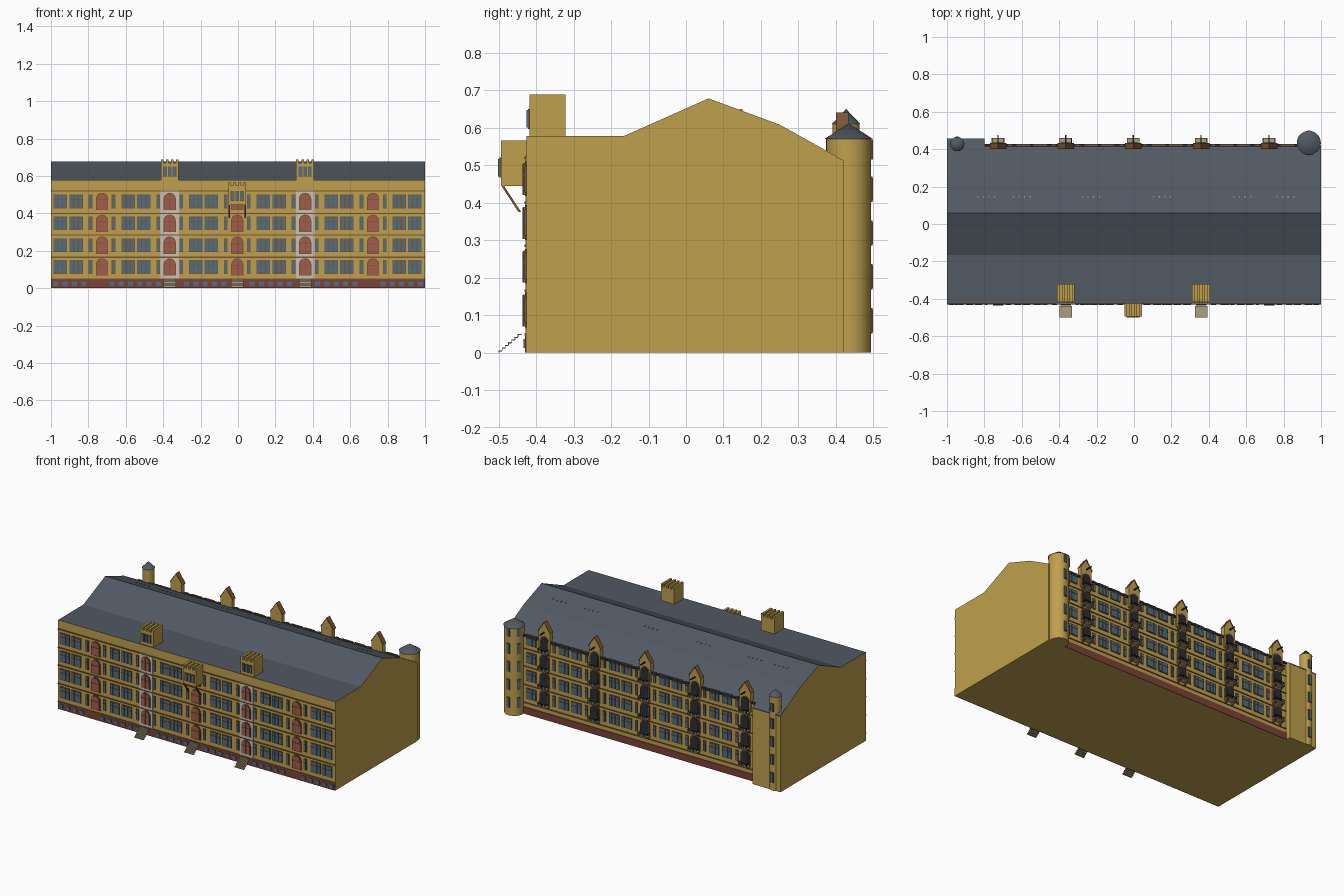
import bpy, bmesh, math
from mathutils import Matrix, Vector

if "Cube" in bpy.data.objects:
    bpy.data.objects.remove(bpy.data.objects["Cube"])

COL = dict(wall=(.52, .35, .075), roof=(.085, .10, .125), brick=(.20, .055, .04),
           glass=(.075, .16, .25), stone=(.58, .54, .48), door=(.36, .11, .075),
           trim=(.20, .09, .03), dark=(.022, .026, .033), tread=(.42, .35, .22))
MATS = {}
for k, c in COL.items():
    MATS[k] = bpy.data.materials.new(k)
    MATS[k].diffuse_color = (*c, 1)

parts = {}


def part(name, mat):
    if name not in parts:
        parts[name] = (bmesh.new(), mat)
    return parts[name][0]


def prism(bm, pts, axis, a, b):
    """Extrude a 2D outline along an axis between a and b."""
    def put(p, t):
        return (t, p[0], p[1]) if axis == 'x' else (p[0], t, p[1])
    lo = [bm.verts.new(put(p, a)) for p in pts]
    hi = [bm.verts.new(put(p, b)) for p in pts]
    faces = [bm.faces.new(lo), bm.faces.new(hi)]
    for i in range(len(pts)):
        j = (i + 1) % len(pts)
        faces.append(bm.faces.new((lo[i], lo[j], hi[j], hi[i])))
    bmesh.ops.recalc_face_normals(bm, faces=faces)


def box(bm, x0, x1, y0, y1, z0, z1):
    prism(bm, [(x0, z0), (x1, z0), (x1, z1), (x0, z1)], 'y', y0, y1)


def arch(bm, x, z, w, h, y0, y1):
    r = w / 2
    pts = [(x - r, z), (x + r, z)]
    pts += [(x + r * math.cos(t * math.pi / 10), z + h - r + r * math.sin(t * math.pi / 10)) for t in range(11)]
    prism(bm, pts, 'y', y0, y1)


def cone(bm, x, y, r0, r1, z0, z1):
    bmesh.ops.create_cone(bm, cap_ends=True, segments=32, radius1=r0, radius2=r1, depth=z1 - z0,
                          matrix=Matrix.Translation((x, y, (z0 + z1) / 2)))


# main body and roof in one long extrusion
FRONT, BACK = -.425, .42
body = part('main_body', 'wall')
prism(body, [(FRONT, 0), (BACK, 0), (BACK, .513), (.25, .608), (.06, .678), (-.165, .578), (FRONT, .578)], 'x', -1, 1)
box(part('eave_gutter', 'dark'), -.8, .89, .41, .428, .505, .517)
prism(part('rear_corner_block', 'wall'), [(.40, 0), (.455, 0), (.455, .495), (.40, .524)], 'x', -1, -.8)
prism(part('rear_corner_roof', 'roof'), [(.40, .522), (.458, .493), (.458, .499), (.40, .529)], 'x', -1, -.8)

ARCH_X = [-.727, -.365, -.004, .359, .722]
LEVELS = [.07 + .1167 * i for i in range(4)]


def light(x, z, h, side, w=.018):
    """Narrow window: frame, glass and transom on the front (-1) or back (1)."""
    y = FRONT if side < 0 else BACK
    for name, mat, out, g in (('window_frames', 'trim', .004, .003), ('window_glass', 'glass', .007, 0)):
        y0, y1 = sorted((y - side * .003, y + side * out))
        box(part(name, mat), x - w / 2 - g, x + w / 2 + g, y0, y1, z - g, z + h + g)
    y0, y1 = sorted((y, y + side * .009))
    box(part('window_transoms', 'trim'), x - w / 2, x + w / 2, y0, y1, z + h * .66, z + h * .70)


def group(x, z, h, side):
    for d in (-.024, 0, .024):
        light(x + d, z, h, side)


# front: brick plinth, basement windows, string courses
box(part('plinth', 'brick'), -1, 1, -.429, FRONT, 0, .045)
box(part('rear_plinth', 'brick'), -.8, .89, BACK, .424, 0, .045)
for z in (.048, .165, .285, .400, .520):
    box(part('string_courses', 'trim'), -1, 1, -.431, FRONT, z - .003, z + .003)
    if z < .5:
        box(part('rear_string_courses', 'trim'), -.8, .89, BACK, .425, z + .022, z + .028)
for i in range(40):
    x = -.975 + i * .05
    if min(abs(x - a) for a in ARCH_X) > .05:
        box(part('basement_windows', 'glass'), x - .013, x + .013, -.433, FRONT, .012, .036)

# pale stone strips behind two front columns
for x in (ARCH_X[1], ARCH_X[3]):
    box(part('stone_strips', 'stone'), x - .049, x + .049, -.428, FRONT, .05, .525)

mids = [(a + b) / 2 for a, b in zip(ARCH_X, ARCH_X[1:])]
for z in LEVELS:
    for x in ARCH_X:
        # front arched openings
        arch(part('arch_surrounds', 'trim'), x, z - .003, .066, .093, -.430, FRONT)
        arch(part('arch_panels', 'door'), x, z, .056, .085, -.434, FRONT)
        box(part('arch_bars', 'trim'), x - .001, x + .001, -.436, FRONT, z, z + .083)
        box(part('arch_bars', 'trim'), x - .028, x + .028, -.436, FRONT, z + .05, z + .053)
        for s in (-.062, .062):
            light(x + s, z + .01, .067, -1, .014)
        # back arched openings with balconies
        zb = z + .03
        arch(part('rear_arch_surrounds', 'trim'), x, zb - .003, .064, .098, BACK - .01, .432)
        arch(part('rear_arch_openings', 'dark'), x, zb, .052, .088, BACK - .01, .435)
        box(part('balcony_slabs', 'tread'), x - .034, x + .034, BACK, .46, zb - .008, zb - .002)
        for s in (-.031, .031):
            box(part('balcony_rails', 'dark'), x + s - .0015, x + s + .0015, BACK, .458, zb + .014, zb + .017)
            prism(part('balcony_brackets', 'trim'), [(BACK, zb - .008), (.45, zb - .008), (BACK, zb - .03)],
                  'x', x + s * .8 - .003, x + s * .8 + .003)
        box(part('balcony_rails', 'dark'), x - .032, x + .032, .456, .459, zb + .014, zb + .017)
        for k in range(7):
            u = x - .03 + k * .01
            box(part('balcony_rails', 'dark'), u - .001, u + .001, .456, .459, zb - .004, zb + .016)
    for m in mids + [-.908, .903]:
        for s in (-.042, .042):
            group(m + s, z + .01, .067, -1)
    for m in mids:
        for s in (-.045, .045):
            group(m + s, z + .035, .065, 1)
        for s in (-.117, .117):
            light(m + s, z + .035, .065, 1, .014)
    group(.82, z + .035, .065, 1)

# back gables with hoist beams
for x in ARCH_X:
    prism(part('rear_gables', 'wall'), [(x - .04, .45), (x + .04, .45), (x + .04, .575), (x, .635), (x - .04, .575)],
          'y', .40, .429)
    for s in (-1, 1):
        prism(part('gable_copings', 'trim'), [(x + s * .044, .571), (x + s * .044, .577), (x, .641), (x, .635)],
              'y', .40, .433)
    box(part('hoist_beams', 'dark'), x - .003, x + .003, .40, .475, .568, .575)


def turret(name, x, y0, y1, z0, z1):
    """Battlemented box with ridges running front to back and three front windows."""
    w, e, n = .048, z1 - .018, 4
    pts = [(x - w, z0), (x + w, z0)]
    step = 2 * w / (2 * n - 1)
    for i in range(n):
        r = x + w - 2 * i * step
        pts += [(r, z1), (r - step, z1)]
        if i < n - 1:
            pts += [(r - step, e), (r - 2 * step, e)]
    prism(part(name, 'wall'), pts, 'y', y0, y1)
    for d in (-.025, 0, .025):
        zc = z0 + .025
        box(part(name + '_frames', 'trim'), x + d - .010, x + d + .010, y0 - .004, y0, zc - .003, zc + .05)
        box(part(name + '_windows', 'glass'), x + d - .007, x + d + .007, y0 - .007, y0, zc, zc + .047)


for x in (ARCH_X[1], ARCH_X[3]):
    turret('roof_turrets', x, -.418, -.322, .575, .688)
turret('oriel', ARCH_X[2], -.494, -.42, .445, .566)
for s in (-.044, .044):
    prism(part('oriel_braces', 'trim'), [(-.494, .447), (-.487, .447), (-.440, .375), (-.447, .375)], 'x',
          ARCH_X[2] + s - .004, ARCH_X[2] + s + .004)

# entrance stairs: thin open treads and risers
for x in (ARCH_X[1], ARCH_X[2], ARCH_X[3]):
    for i in range(7):
        y, z = -.5 + i * .0085, .003 + i * .0072
        box(part('entrance_stairs', 'tread'), x - .034, x + .034, y, y + .0095, z, z + .003)
        box(part('entrance_stairs', 'tread'), x - .034, x + .034, y, y + .002, max(0, z - .005), z)

# round corner towers
BIG, SMALL = (.935, .434, .060), (-.945, .427, .036)
cone(part('large_tower', 'wall'), *BIG[:2], .060, .060, 0, .572)
cone(part('large_tower_cap', 'roof'), *BIG[:2], .064, .0, .570, .612)
cone(part('small_tower', 'wall'), *SMALL[:2], .036, .036, 0, .612)
cone(part('small_tower_cap', 'roof'), *SMALL[:2], .038, .0, .610, .650)
for (tx, ty, r), angs in ((BIG, (90, 150)), (SMALL, (90,))):
    for a in angs:
        for i in range(5):
            z = .055 + i * .117
            rot = Matrix.Translation((tx, ty, 0)) @ Matrix.Rotation(math.radians(a - 90), 4, 'Z')
            for name, mat, w, out, g in (('tower_window_frames', 'trim', .011, .003, .004),
                                         ('tower_windows', 'glass', .008, .005, 0)):
                bm = part(name, mat)
                n = len(bm.verts)
                top = min(z + .06 + g, .568)
                box(bm, -w, w, r - .008, r + out, min(z - g, .515), top)
                bm.verts.ensure_lookup_table()
                bmesh.ops.transform(bm, matrix=rot, verts=bm.verts[n:])

# small roof vents in rows on the rear slope
for m in (-.79, -.60, -.23, .15, .58, .81):
    for d in (-.045, -.015, .015, .045):
        box(part('roof_vents', 'tread'), m + d - .003, m + d + .003, .143, .151, .64, .650)

for name, (bm, mat) in parts.items():
    me = bpy.data.meshes.new(name)
    me.materials.append(MATS[mat])
    if name == 'main_body':
        me.materials.append(MATS['roof'])
        bm.normal_update()
        for f in bm.faces:
            f.material_index = int(f.normal.z > .1)
    bm.to_mesh(me)
    bm.free()
    ob = bpy.data.objects.new(name, me)
    bpy.context.collection.objects.link(ob)
    if name.startswith(('large_tower', 'small_tower')):
        bpy.ops.object.select_all(action='DESELECT')
        ob.select_set(True)
        bpy.context.view_layer.objects.active = ob
        bpy.ops.object.shade_smooth_by_angle(angle=math.radians(30))

for m in bpy.data.materials:
    if m.users and not m.is_grease_pencil:
        m.use_nodes = True
        m.node_tree.nodes["Principled BSDF"].inputs["Base Color"].default_value = m.diffuse_color
